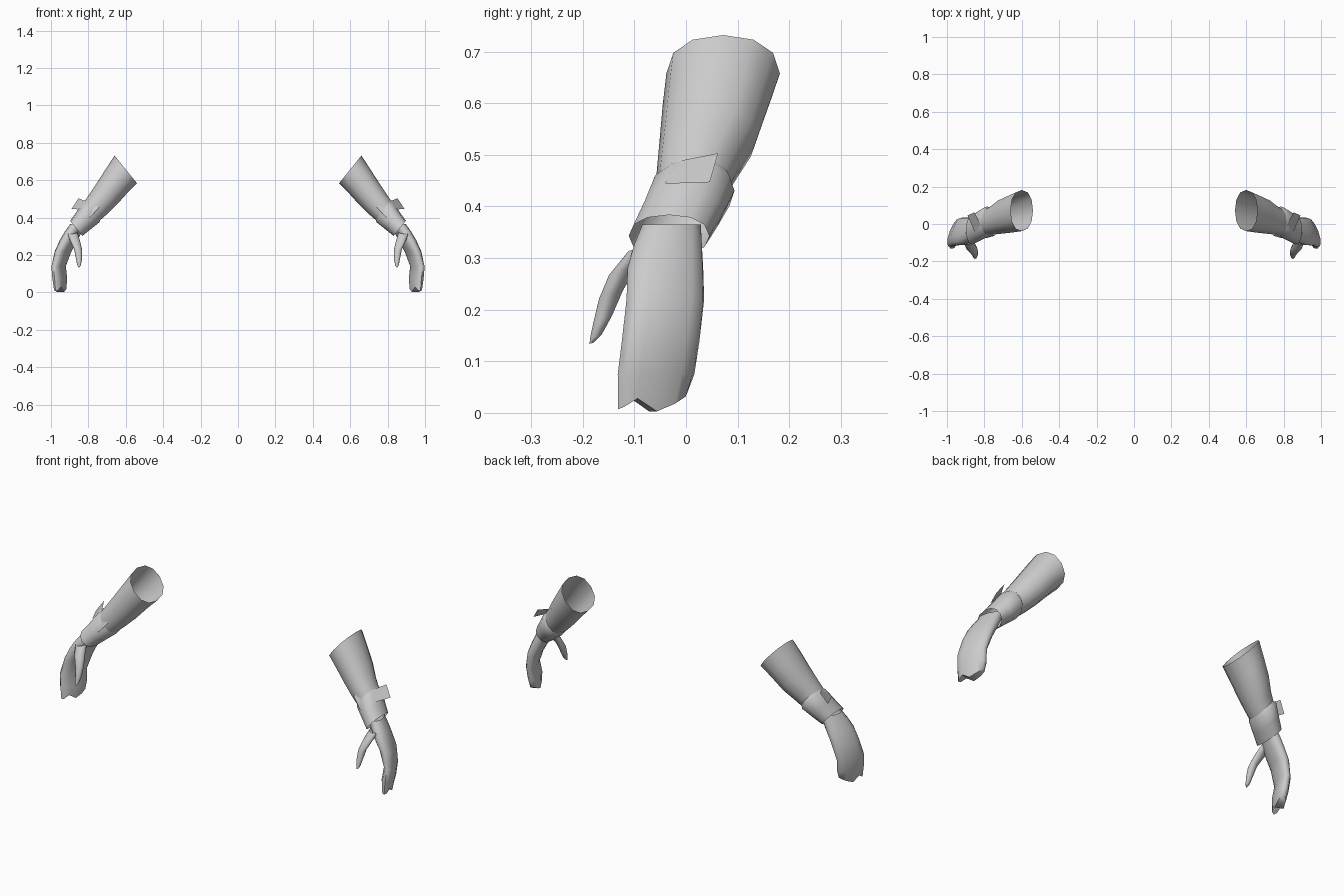
import bpy, bmesh, math
from mathutils import Vector

if "Cube" in bpy.data.objects:
    bpy.data.objects.remove(bpy.data.objects["Cube"])

grey = bpy.data.materials.new("plain_grey")
grey.diffuse_color = (0.6, 0.6, 0.6, 1)
grey.use_nodes = True
grey.node_tree.nodes["Principled BSDF"].inputs["Base Color"].default_value = grey.diffuse_color

SIDES = 12


def power(v, p):
    return math.copysign(abs(v) ** p, v)


def ring(center, u, v, p=0.9):
    """Rounded cross-section spanned by the half-axes u and v."""
    c, u, v = Vector(center), Vector(u), Vector(v)
    return [c + u * power(math.cos(a), p) + v * power(math.sin(a), p)
            for a in (2 * math.pi * k / SIDES for k in range(SIDES))]


def finish(name, bm, angle=60):
    """Make an object, mirrored to the other arm."""
    bmesh.ops.recalc_face_normals(bm, faces=bm.faces)
    me = bpy.data.meshes.new(name)
    bm.to_mesh(me)
    bm.free()
    me.materials.append(grey)
    ob = bpy.data.objects.new(name, me)
    bpy.context.collection.objects.link(ob)
    bpy.ops.object.select_all(action='DESELECT')
    ob.select_set(True)
    bpy.context.view_layer.objects.active = ob
    bpy.ops.object.shade_smooth_by_angle(angle=math.radians(angle))
    mod = ob.modifiers.new("other_arm", 'MIRROR')
    mod.use_axis[0] = True
    mod.use_mirror_merge = False
    return ob


def loft(name, rings, cap_end=False):
    bm = bmesh.new()
    loops = [[bm.verts.new(p) for p in r] for r in rings]
    for a, b in zip(loops, loops[1:]):
        for k in range(SIDES):
            j = (k + 1) % SIDES
            bm.faces.new((a[k], a[j], b[j], b[k]))
    if cap_end:
        # bridge the closing loop across, front to back
        e = loops[-1]
        h = SIDES // 2
        bm.faces.new((e[0], e[1], e[-1]))
        for k in range(1, h - 1):
            bm.faces.new((e[k], e[k + 1], e[-k - 1], e[-k]))
        bm.faces.new((e[h - 1], e[h], e[h + 1]))
    return finish(name, bm)


def arm_ring(center, hu, hv):
    return ring(center, (0.63 * hu, 0, 0.78 * hu), (0, hv, 0))


# Sleeve, open at the elbow
loft("forearm_sleeve", [
    arm_ring((0.600, 0.072, 0.658), 0.095, 0.110),
    arm_ring((0.648, 0.058, 0.598), 0.087, 0.103),
    arm_ring((0.700, 0.043, 0.530), 0.080, 0.094),
    arm_ring((0.745, 0.023, 0.475), 0.072, 0.079),
    arm_ring((0.785, 0.010, 0.430), 0.064, 0.070)])

# Cuff around the wrist
loft("wrist_cuff", [
    arm_ring((0.772, 0.016, 0.447), 0.062, 0.070),
    arm_ring((0.785, 0.012, 0.430), 0.070, 0.082),
    arm_ring((0.825, -0.010, 0.385), 0.060, 0.080),
    arm_ring((0.865, -0.033, 0.343), 0.052, 0.078)])


# Mitten-like hand: first half-axis runs to the front, second to the outside
def hand_ring(center, breadth, thick):
    return ring(center, (0.35 * breadth, -0.94 * breadth, 0),
                (0.94 * thick, 0.35 * thick, 0))


tips = hand_ring((0.950, -0.064, 0), 0.072, 0.022)
tip_z = [0.007, 0.012, 0.028, 0.003, 0.018, 0.032, 0.042]
for k, p in enumerate(tips):
    p.z = tip_z[min(k, SIDES - k)]

loft("hand", [
    hand_ring((0.855, -0.028, 0.365), 0.060, 0.038),
    hand_ring((0.880, -0.035, 0.325), 0.070, 0.040),
    hand_ring((0.905, -0.040, 0.280), 0.078, 0.040),
    hand_ring((0.935, -0.040, 0.220), 0.080, 0.036),
    hand_ring((0.959, -0.049, 0.140), 0.080, 0.028),
    hand_ring((0.953, -0.058, 0.075), 0.079, 0.030),
    tips], cap_end=True)

# Thumb
thumb_path = [((0.888, -0.080, 0.325), 0.034), ((0.872, -0.120, 0.278), 0.031),
              ((0.855, -0.145, 0.230), 0.025), ((0.850, -0.162, 0.180), 0.019),
              ((0.850, -0.175, 0.147), 0.012), ((0.850, -0.183, 0.135), 0.004)]
loft("thumb", [ring(c, (0, -0.94 * r, -0.35 * r), (0.85 * r, 0, 0), 1)
               for c, r in thumb_path], cap_end=True)


# Loose flat strap pieces on the cuff
def plate(name, corners):
    bm = bmesh.new()
    bm.faces.new([bm.verts.new(c) for c in corners])
    finish(name, bm)


plate("strap_flap", [(0.853, 0.062, 0.503), (0.890, 0.046, 0.447),
                     (0.853, -0.040, 0.444), (0.805, -0.030, 0.485)])
plate("strap_strip", [(0.742, -0.062, 0.456), (0.760, -0.052, 0.470),
                      (0.808, -0.070, 0.412), (0.792, -0.076, 0.400)])
